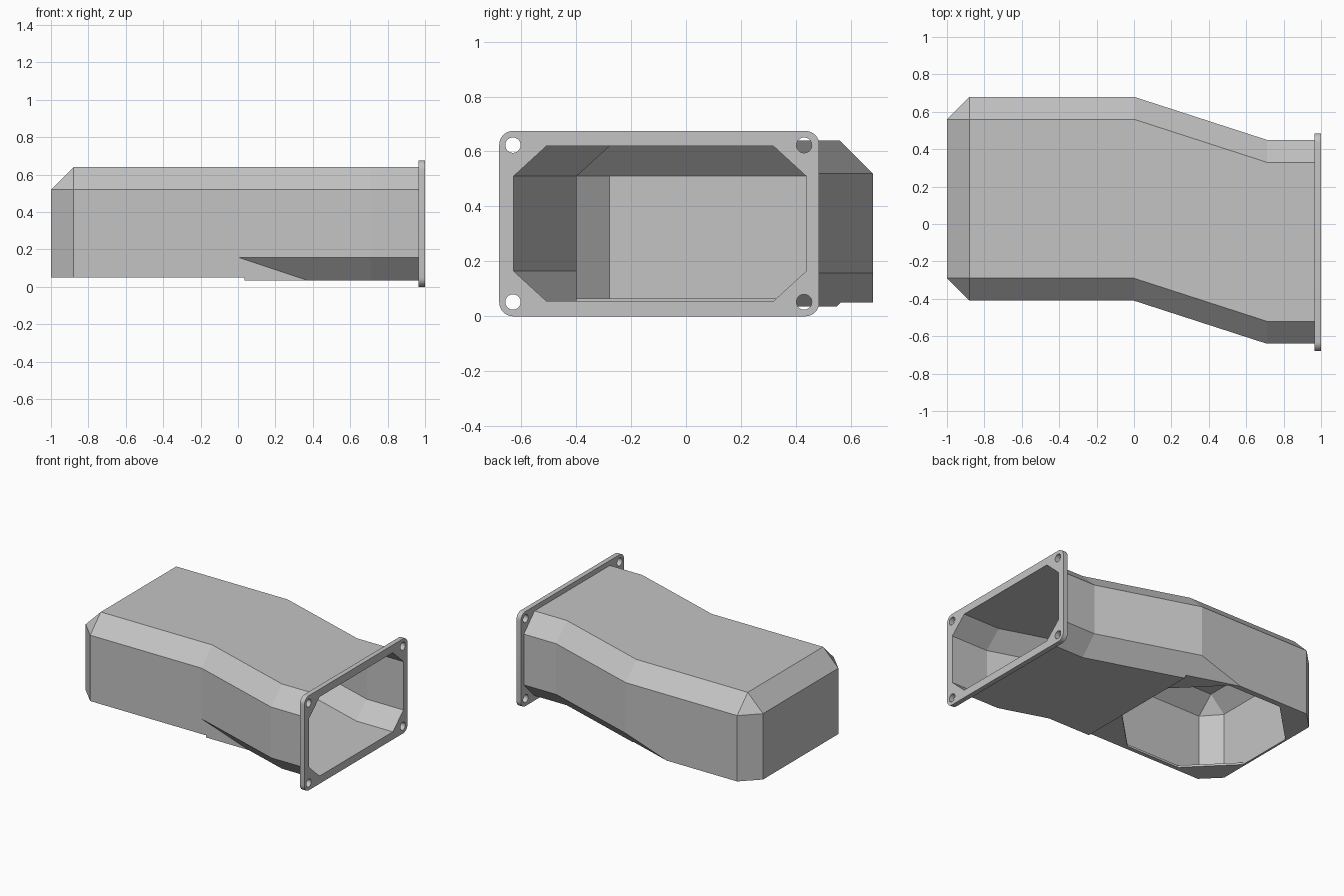
import bpy, bmesh, math
from mathutils import Matrix, Vector

if "Cube" in bpy.data.objects:
    bpy.data.objects.remove(bpy.data.objects["Cube"])

grey = bpy.data.materials.new("light_grey")
grey.use_nodes = True
grey.diffuse_color = (0.55, 0.55, 0.55, 1)
grey.node_tree.nodes["Principled BSDF"].inputs["Base Color"].default_value = grey.diffuse_color


def to_object(bm, name):
    bmesh.ops.recalc_face_normals(bm, faces=bm.faces)
    mesh = bpy.data.meshes.new(name)
    bm.to_mesh(mesh)
    bm.free()
    mesh.materials.append(grey)
    ob = bpy.data.objects.new(name, mesh)
    bpy.context.collection.objects.link(ob)
    return ob


def box(name, lo, hi, bevel=0):
    lo, hi = Vector(lo), Vector(hi)
    bm = bmesh.new()
    bmesh.ops.create_cube(bm, size=1, matrix=Matrix.Translation((lo + hi) / 2)
                          @ Matrix.Diagonal((*(hi - lo), 1)))
    if bevel:
        along_x = [e for e in bm.edges
                   if abs(e.verts[0].co.x - e.verts[1].co.x) > 0.001]
        bmesh.ops.bevel(bm, geom=along_x, offset=bevel, segments=8,
                        profile=0.5, affect='EDGES')
    return to_object(bm, name)


def prism(name, sides, radius, depth, matrix):
    bm = bmesh.new()
    bmesh.ops.create_cone(bm, cap_ends=True, segments=sides, radius1=radius,
                          radius2=radius, depth=depth, matrix=matrix)
    return to_object(bm, name)


def subtract(ob, *cutters):
    for cutter in cutters:
        cutter.hide_render = True
        mod = ob.modifiers.new("cut", 'BOOLEAN')
        mod.operation, mod.solver, mod.object = 'DIFFERENCE', 'EXACT', cutter
        graph = bpy.context.evaluated_depsgraph_get()
        mesh = bpy.data.meshes.new_from_object(ob.evaluated_get(graph))
        ob.modifiers.clear()
        ob.data = mesh


def discard(*obs):
    for ob in obs:
        bpy.data.objects.remove(ob)


FRONT, BACK, SHIFT, BEND, CH = -0.41, 0.68, -0.23, 0.71, 0.12


def duct_volume(name, wall, levels, x_end):
    """Offset duct with chamfered edges; levels are the four heights."""
    run = BEND * CH / -SHIFT        # length over which the low chamfers fade
    x0, x1 = -1 + wall, -1 + CH
    f, b = FRONT + wall, BACK - wall

    def outline(inset, front_bend, back_bend, x_tip):
        fi, bi = f + inset, b - inset
        return [(x_tip, f + CH), (x1, fi if inset == CH and x_tip == x1 else f),
                (front_bend, f if front_bend else fi),
                (BEND, fi + SHIFT), (x_end, fi + SHIFT),
                (x_end, bi + SHIFT), (BEND, bi + SHIFT),
                (back_bend, b if back_bend else bi),
                (x1, bi if inset == CH and x_tip == x1 else b), (x_tip, b - CH)]

    rings = [outline(CH, run, -run, x0), outline(0, 0, 0, x0),
             outline(0, 0, 0, x0), outline(CH, 0, 0, x1)]
    bm = bmesh.new()
    rows = [[bm.verts.new((x, y, z)) for x, y in ring]
            for ring, z in zip(rings, levels)]
    n = len(rows[0])
    for low, high in zip(rows, rows[1:]):
        for i in range(n):
            j = (i + 1) % n
            bm.faces.new((low[i], low[j], high[j], high[i]))
    bm.faces.new(rows[0])
    bm.faces.new(rows[-1])
    bmesh.ops.remove_doubles(bm, verts=bm.verts, dist=0.0005)
    return to_object(bm, name)


# Hollow duct, with a slightly raised floor in its straight half
duct = duct_volume("duct", 0, (0.035, 0.158, 0.52, 0.64), 0.97)
cavity = duct_volume("cavity_cutter", 0.012, (0.055, 0.165, 0.51, 0.62), 1.1)
outer_step = box("outer_step_cutter", (-2, -2, -1), (0.035, 2, 0.05))
inner_step = box("inner_step_cutter", (-2, -2, -1), (0.04, 2, 0.065))
subtract(cavity, inner_step)

# Octagonal inlet through the floor
octagon = prism("inlet_cutter", 8, 0.51 / math.cos(math.pi / 8), 0.2,
                Matrix.Translation((-0.475, 0.13, 0.03))
                @ Matrix.Rotation(math.pi / 8, 4, 'Z'))
subtract(duct, outer_step, cavity, octagon)

# Mounting flange with rounded corners and four screw holes
flange = box("flange", (0.965, -0.68, 0), (1, 0.485, 0.675), 0.05)
holes = [prism("screw_hole_cutter", 32, 0.028, 0.2,
               Matrix.Translation((0.98, y, z)) @ Matrix.Rotation(math.pi / 2, 4, 'Y'))
         for y in (-0.63, 0.43) for z in (0.052, 0.623)]
subtract(flange, cavity, *holes)
discard(cavity, outer_step, inner_step, octagon, *holes)

# Smooth only the rounded corners and holes
bpy.ops.object.select_all(action='DESELECT')
flange.select_set(True)
bpy.context.view_layer.objects.active = flange
bpy.ops.object.shade_smooth_by_angle(angle=math.radians(25))
